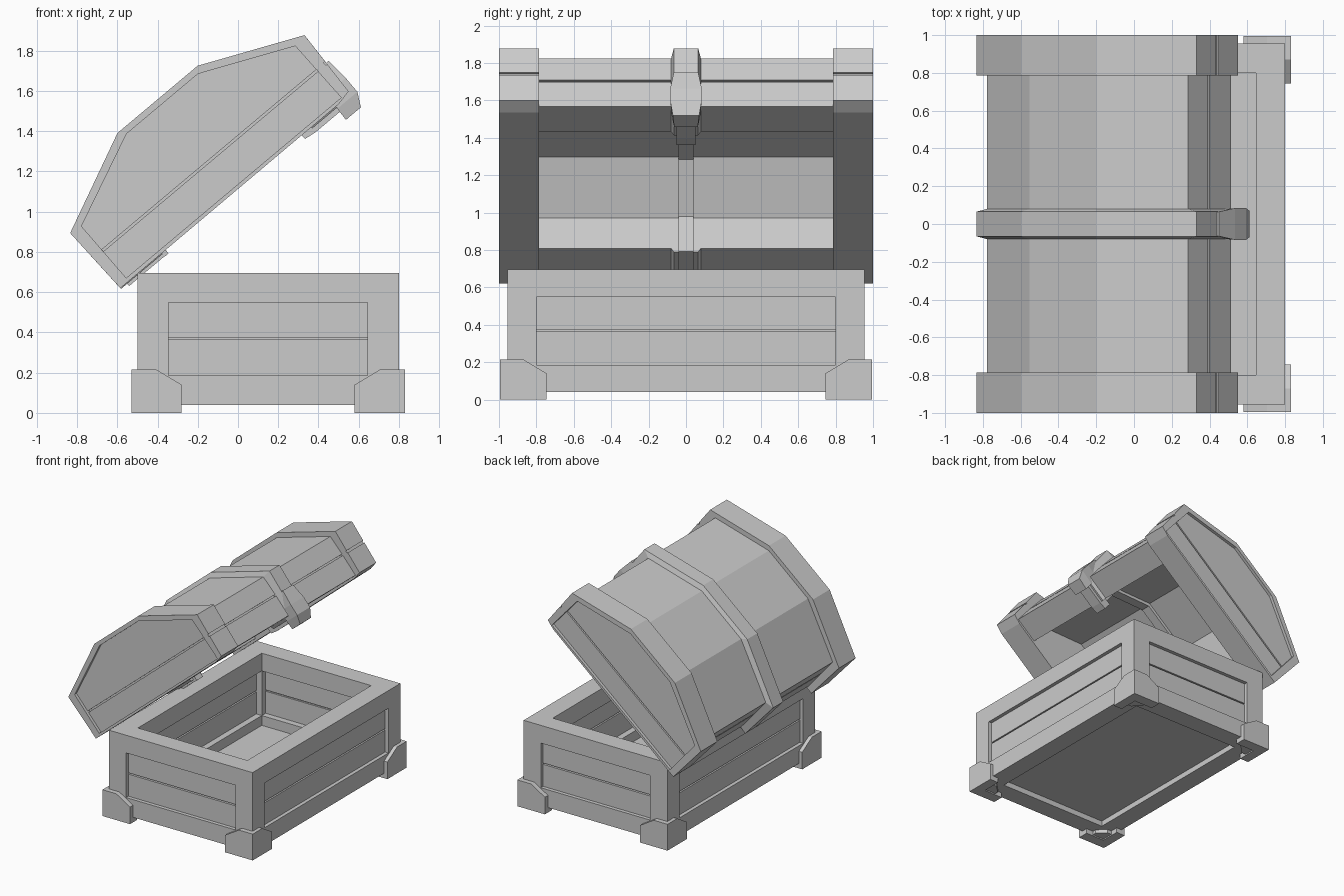
import bpy, bmesh
from math import radians
from mathutils import Matrix

if "Cube" in bpy.data.objects:
    bpy.data.objects.remove(bpy.data.objects["Cube"])

LID = Matrix.Translation((-0.585, 0, 0.62)) @ Matrix.Rotation(radians(-40), 4, 'Y')


def finish(name, bm, mat=None):
    bmesh.ops.recalc_face_normals(bm, faces=bm.faces)
    me = bpy.data.meshes.new(name)
    bm.to_mesh(me)
    bm.free()
    ob = bpy.data.objects.new(name, me)
    bpy.context.collection.objects.link(ob)
    if mat:
        ob.matrix_world = mat
    return ob


def loft(name, rings, mat=None):
    """Join closed rings of 3D points and close both ends."""
    bm = bmesh.new()
    vs = [[bm.verts.new(p) for p in r] for r in rings]
    n = len(vs[0])
    for a, b in zip(vs, vs[1:]):
        for i in range(n):
            j = (i + 1) % n
            bm.faces.new((a[i], a[j], b[j], b[i]))
    bm.faces.new(vs[0])
    bm.faces.new(vs[-1])
    return finish(name, bm, mat)


def at_y(pts, y):
    return [(u, y, v) for u, v in pts]


def prism(name, pts, y0, y1, mat=None):
    return loft(name, [at_y(pts, y0), at_y(pts, y1)], mat)


def box(name, x0, x1, y0, y1, z0, z1, mat=None):
    return prism(name, [(x0, z0), (x1, z0), (x1, z1), (x0, z1)], y0, y1, mat)


def cut(ob, *cutters):
    for c in cutters:
        m = ob.modifiers.new("cut", 'BOOLEAN')
        m.operation, m.solver, m.object = 'DIFFERENCE', 'EXACT', c
    dg = bpy.context.evaluated_depsgraph_get()
    me = bpy.data.meshes.new_from_object(ob.evaluated_get(dg))
    ob.modifiers.clear()
    ob.data = me
    for c in cutters:
        bpy.data.objects.remove(c)


# ---------- base: corner posts, rails, planked walls, floor ----------
X0, X1, Y, Z0, Z1, W = -0.5, 0.8, 0.955, 0.04, 0.695, 0.155
CX, HX = (X0 + X1) / 2, (X1 - X0) / 2
frame = box("base_frame", X0, X1, -Y, Y, Z0, Z1)
cut(frame,
    box("c1", X0 + W, X1 - W, -Y + W, Y - W, -1, 2),
    box("c2", X0 - 1, X1 + 1, -Y + W, Y - W, 0.185, 0.55),
    box("c3", X0 + W, X1 - W, -Y - 1, Y + 1, 0.185, 0.55))
planks = [(0.03, 0.105, 0.185, 0.365), (0.03, 0.105, 0.376, 0.55), (0.05, 0.09, 0.36, 0.38)]
for s in (-1, 1):
    for a, b, z0, z1 in planks:
        xs = sorted((CX + s * (HX - a), CX + s * (HX - b)))
        box("side_plank", *xs, -Y + W, Y - W, z0, z1)
        ys = sorted((s * (Y - a), s * (Y - b)))
        box("end_plank", X0 + W, X1 - W, *ys, z0, z1)
box("floor", X0 + W, X1 - W, -Y + W, Y - W, 0.085, 0.105)

# ---------- corner feet: two chamfered plates and a corner block ----------
plate = [(0, 0), (0.25, 0), (0.25, 0.14), (0.125, 0.215), (0, 0.215)]
for sx in (-1, 1):
    for sy in (-1, 1):
        fx, fy = CX + sx * 0.68, sy * 0.995
        loft("foot_end_plate", [[(fx - sx * a, fy - sy * t, z) for a, z in plate] for t in (0, 0.09)])
        loft("foot_side_plate", [[(fx - sx * t, fy - sy * a, z) for a, z in plate] for t in (0, 0.08)])
        corner = [(0.02, 0.02), (0.185, 0.02), (0.185, 0.12), (0.12, 0.185), (0.02, 0.185)]
        loft("foot_corner_block", [[(fx - sx * a, fy - sy * b, z) for a, b in corner] for z in (0.01, 0.06)])

# ---------- lid profiles (along the lid, up from its rim) ----------
outer = [(0, 0), (-0.015, 0.37), (0.485, 0.6), (1.005, 0.6), (1.51, 0.375), (1.498, 0.02), (1.42, 0.003)]
panel = [(0.055, 0.02), (0.05, 0.36), (0.517, 0.568), (0.98, 0.568), (1.44, 0.363), (1.45, 0.02)]
body = [(0.055, 0.02), (0.052, 0.194), (0.07, 0.194), (0.07, 0.206), (0.052, 0.206), (0.05, 0.36),
        (0.517, 0.568), (0.98, 0.568), (1.44, 0.363), (1.448, 0.206), (1.43, 0.206),
        (1.43, 0.194), (1.448, 0.194), (1.45, 0.02)]
inner = [(0.27, -0.3), (0.27, 0.23), (0.53, 0.44), (0.97, 0.44), (1.24, 0.23), (1.24, -0.3)]


def hollow():
    return prism("hollow", inner, -0.785, 0.785, LID)


# lid shell
shell = prism("lid_body", body, -0.8, 0.8, LID)
cut(shell, hollow())

# lid end caps with recessed, grooved panel
for s in (-1, 1):
    cap = prism("lid_end_band", outer, *sorted((s * 0.785, s * 1.0)), LID)
    cut(cap,
        prism("recess", panel, *sorted((s * 0.975, s * 1.1)), LID),
        box("groove", 0.053, 1.446, *sorted((s * 0.955, s * 1.1)), 0.194, 0.206, LID),
        box("notch", 1.495, 1.6, *sorted((s * 0.7, s * 1.1)), 0.192, 0.21, LID))

# centre strap, bevelled, wrapping round the shell
strap_out = [(0, -0.005), (-0.015, 0.37), (0.485, 0.6), (1.005, 0.6), (1.51, 0.375), (1.498, -0.005)]
strap = loft("lid_strap", [at_y(panel, -0.08), at_y(strap_out, -0.065),
                           at_y(strap_out, 0.065), at_y(panel, 0.08)], LID)
cut(strap, hollow())

# narrow strap lining the inside and underside
lining_out = [(u, max(v, -0.022)) for u, v in inner]
lining_in = [(0.295, -0.3), (0.295, 0.22), (0.54, 0.415), (0.96, 0.415), (1.215, 0.22), (1.215, -0.3)]
lining = prism("inner_strap", lining_out, -0.04, 0.04, LID)
cut(lining, prism("c", lining_in, -0.2, 0.2, LID))
box("rear_under_strap", 0.04, 0.27, -0.04, 0.04, -0.02, 0.05, LID)
prism("front_under_strap", [(1.18, -0.022), (1.24, -0.03), (1.42, -0.03), (1.42, 0.05), (1.18, 0.05)],
      -0.05, 0.05, LID)

# latch: faceted plate hanging over the front edge
sections = [  # height, half width, back, front
    (0.2, 0.065, 1.45, 1.52), (0.08, 0.084, 1.42, 1.53), (-0.01, 0.084, 1.40, 1.53),
    (-0.08, 0.07, 1.397, 1.494)]
loft("latch", [[(b, -w * 0.9, v), (f, -w, v), (f, w, v), (b, w * 0.9, v)]
               for v, w, b, f in sections], LID)
